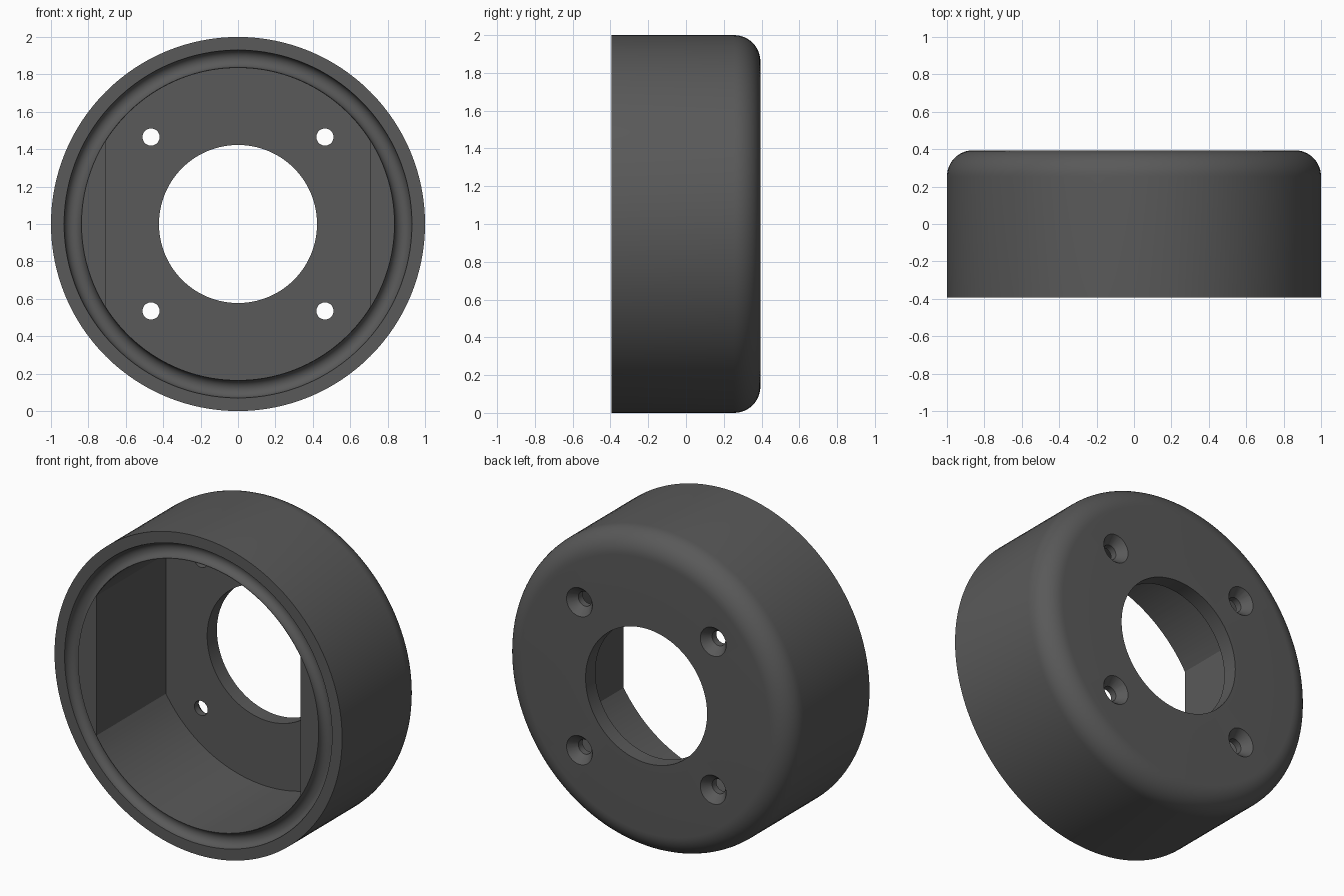
import bpy, bmesh, math
from mathutils import Matrix

if "Cube" in bpy.data.objects:
    bpy.data.objects.remove(bpy.data.objects["Cube"])

HALF = 0.394      # half depth along y
FLOOR = 0.297     # inner face of the back wall
N = 128


def finish(bm, name):
    bmesh.ops.remove_doubles(bm, verts=bm.verts, dist=1e-5)
    bmesh.ops.recalc_face_normals(bm, faces=bm.faces)
    mesh = bpy.data.meshes.new(name)
    bm.to_mesh(mesh)
    bm.free()
    obj = bpy.data.objects.new(name, mesh)
    bpy.context.collection.objects.link(obj)
    return obj


def lathe(name, profile, steps, x=0, z=1):
    """Revolve a closed (radius, y) profile about the y axis."""
    bm = bmesh.new()
    vs = [bm.verts.new((r, y, 0)) for r, y in profile]
    es = [bm.edges.new((vs[i], vs[(i + 1) % len(vs)])) for i in range(len(vs))
          if profile[i][0] > 0 or profile[(i + 1) % len(vs)][0] > 0]
    bmesh.ops.spin(bm, geom=vs + es, cent=(0, 0, 0), axis=(0, 1, 0),
                   angle=2 * math.pi, steps=steps)
    bmesh.ops.transform(bm, matrix=Matrix.Translation((x, 0, z)), verts=bm.verts)
    return finish(bm, name)


def arc(cr, cy, rad, a0, a1, n):
    return [(cr + rad * math.cos(math.radians(a0 + (a1 - a0) * i / n)),
             cy + rad * math.sin(math.radians(a0 + (a1 - a0) * i / n)))
            for i in range(n + 1)]


# Housing: rounded back edge, round seal groove in the front rim, centre bore
profile = [(0.4225, -HALF)]
profile += arc(0.8835, -HALF, 0.0465, 180, 0, 14)
profile += [(1, -HALF)]
profile += arc(0.86, HALF - 0.14, 0.14, 0, 90, 12)
profile += [(0.4225, HALF)]
body = lathe("housing", profile, N)

# Cavity cutter: a circle with two flat sides
R, FLAT = 0.834, 0.709
t = math.acos(FLAT / R)
outline = []
for start in (t, math.pi + t):
    outline += [(R * math.cos(start + (math.pi - 2 * t) * i / 48),
                 R * math.sin(start + (math.pi - 2 * t) * i / 48)) for i in range(49)]
bm = bmesh.new()
face = bm.faces.new([bm.verts.new((x, -0.5, 1 + z)) for x, z in outline])
new = bmesh.ops.extrude_face_region(bm, geom=[face], use_keep_orig=True)["geom"]
bmesh.ops.translate(bm, vec=(0, 0.5 + FLOOR, 0),
                    verts=[v for v in new if isinstance(v, bmesh.types.BMVert)])
cutters = [finish(bm, "cavity_cutter")]

# Countersunk screw hole cutters
hole = [(0, 0.2), (0.046, 0.2), (0.046, HALF - 0.055),
        (0.09, HALF), (0.098, HALF + 0.01), (0, HALF + 0.01)]
for sx in (-1, 1):
    for sz in (-1, 1):
        cutters.append(lathe("screw_cutter", hole, 32, 0.465 * sx, 1 + 0.465 * sz))

# Cut the housing
bpy.context.view_layer.objects.active = body
body.select_set(True)
for c in cutters:
    c.hide_render = True
    mod = body.modifiers.new("cut", 'BOOLEAN')
    mod.operation = 'DIFFERENCE'
    mod.solver = 'EXACT'
    mod.object = c
    bpy.ops.object.modifier_apply(modifier=mod.name)
    bpy.data.objects.remove(c, do_unlink=True)

bpy.ops.object.shade_smooth_by_angle(angle=math.radians(30))

mat = bpy.data.materials.new("dark_grey")
mat.diffuse_color = (0.1, 0.1, 0.1, 1)
mat.use_nodes = True
mat.node_tree.nodes["Principled BSDF"].inputs["Base Color"].default_value = mat.diffuse_color
body.data.materials.clear()
body.data.materials.append(mat)
